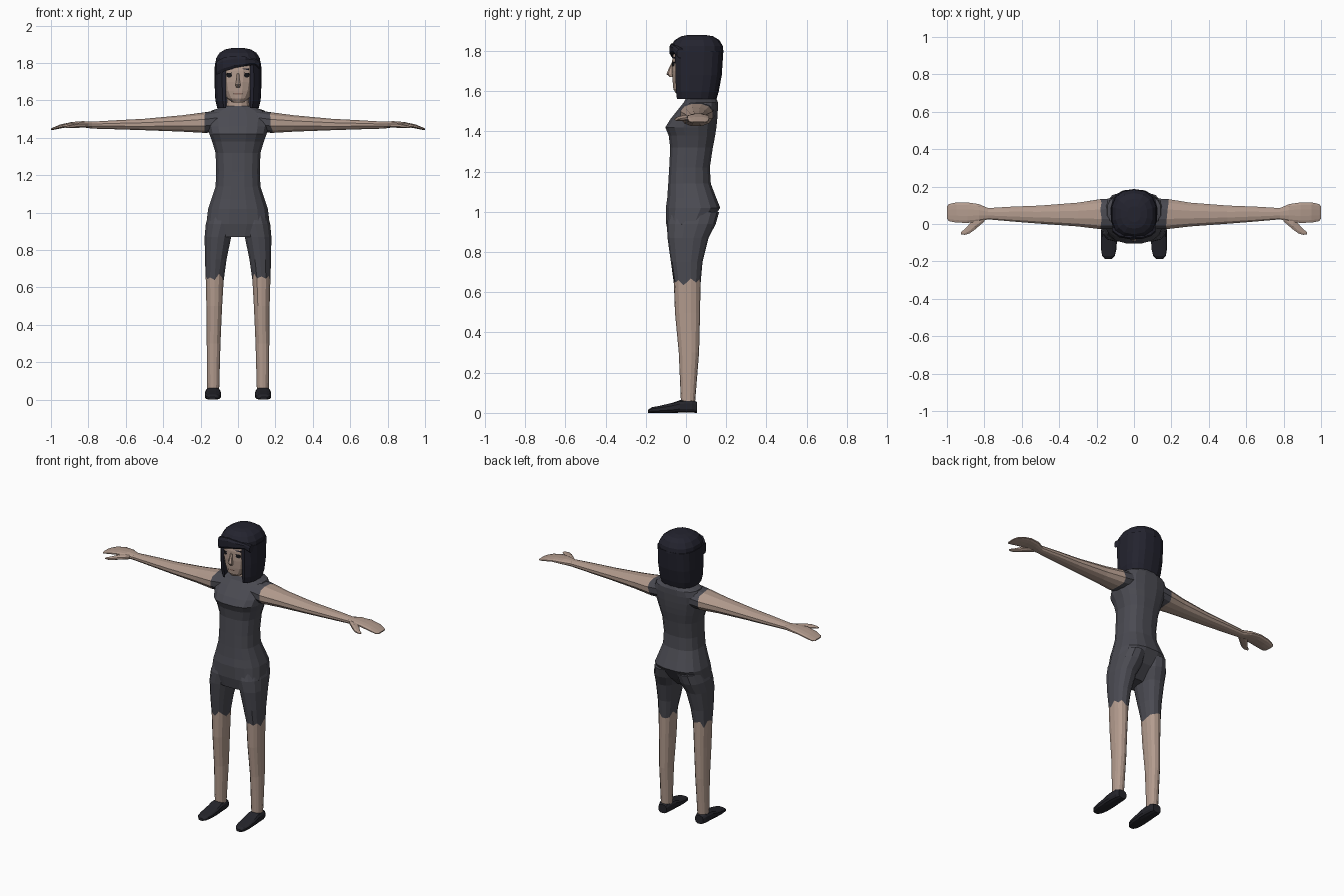
import bpy, bmesh, math, random
from mathutils import Vector
from mathutils.bvhtree import BVHTree

random.seed(4)
cube = bpy.data.objects.get("Cube")
if cube:
    bpy.data.objects.remove(cube)


def material(name, color):
    m = bpy.data.materials.new(name)
    m.use_nodes = True
    m.diffuse_color = (*color, 1)
    m.node_tree.nodes["Principled BSDF"].inputs["Base Color"].default_value = (*color, 1)
    return m


SKIN = material("skin", (0.45, 0.33, 0.27))
CLOTH = material("charcoal cloth", (0.07, 0.07, 0.085))
HAIR = material("black hair", (0.017, 0.017, 0.028))
SHOE = material("shoe black", (0.018, 0.018, 0.024))
EYE = material("eye black", (0.008, 0.008, 0.01))
LIP = material("lip brown", (0.24, 0.14, 0.11))


def finish(name, bm, mats):
    bmesh.ops.recalc_face_normals(bm, faces=bm.faces[:])
    mesh = bpy.data.meshes.new(name)
    bm.to_mesh(mesh)
    for m in mats:
        mesh.materials.append(m)
    obj = bpy.data.objects.new(name, mesh)
    bpy.context.collection.objects.link(obj)
    return obj


def place(axis, t, a, b):
    return Vector({"x": (t, a, b), "y": (a, t, b), "z": (a, b, t)}[axis])


def ring(axis, t, a_range, b_range, n=16, p=2.3, jag=0):
    """Rounded cross-section filling two ranges at position t on an axis."""
    (a0, a1), (b0, b1) = a_range, b_range
    pts = []
    for i in range(n):
        w = math.tau * (i + 0.5) / n
        c, s = math.cos(w), math.sin(w)
        a = math.copysign(abs(c) ** (2 / p), c) * (a1 - a0) / 2 + (a0 + a1) / 2
        b = math.copysign(abs(s) ** (2 / p), s) * (b1 - b0) / 2 + (b0 + b1) / 2
        pts.append(place(axis, t + random.uniform(-jag, jag), a, b))
    return pts


def loft(name, rings, mats, split=0, side=1):
    """Skin a list of rings; spans before split take the second material."""
    bm = bmesh.new()
    rows = [[bm.verts.new((v.x * side, v.y, v.z)) for v in r] for r in rings]
    n = len(rows[0])
    for k, (r, q) in enumerate(zip(rows, rows[1:])):
        for i in range(n):
            j = (i + 1) % n
            f = bm.faces.new((r[i], r[j], q[j], q[i]))
            f.material_index = 1 if k < split else 0
    bm.faces.new(rows[0]).material_index = 1 if split else 0
    bm.faces.new(rows[-1])
    return finish(name, bm, mats)


# Torso: height, half width, front, back
torso = [(0.87, 0.12, -0.085, 0.04), (0.94, 0.172, -0.1, 0.12), (1.02, 0.162, -0.102, 0.172),
         (1.07, 0.145, -0.095, 0.152), (1.14, 0.122, -0.09, 0.125), (1.22, 0.118, -0.085, 0.12),
         (1.32, 0.122, -0.08, 0.135), (1.38, 0.14, -0.088, 0.147), (1.42, 0.155, -0.105, 0.153),
         (1.46, 0.165, -0.08, 0.157), (1.51, 0.167, -0.04, 0.16), (1.545, 0.145, -0.012, 0.16),
         (1.57, 0.075, 0, 0.15)]
loft("dress_torso", [ring("z", z, (-w, w), (f, b), p=2.6) for z, w, f, b in torso], [CLOTH])

# Limb profiles
legs = [(1.0, 0.005, 0.155, -0.08, 0.165), (0.94, 0.008, 0.174, -0.095, 0.148),
        (0.87, 0.035, 0.18, -0.092, 0.112), (0.75, 0.06, 0.178, -0.075, 0.082),
        (0.655, 0.076, 0.174, -0.06, 0.072), (0.5, 0.084, 0.17, -0.055, 0.07),
        (0.3, 0.093, 0.168, -0.036, 0.065), (0.05, 0.1, 0.165, -0.025, 0.045)]
arms = [(0.1, -0.03, 0.14, 1.43, 1.55), (0.178, -0.03, 0.135, 1.425, 1.538),
        (0.3, -0.015, 0.116, 1.432, 1.522), (0.5, 0, 0.1, 1.44, 1.503),
        (0.65, 0.012, 0.094, 1.445, 1.495), (0.78, 0.024, 0.086, 1.449, 1.487),
        (0.83, 0.012, 0.108, 1.456, 1.49), (0.89, 0.004, 0.117, 1.46, 1.485),
        (0.95, 0.006, 0.117, 1.45, 1.472), (0.99, 0.014, 0.108, 1.442, 1.455),
        (1.0, 0.028, 0.095, 1.443, 1.45)]
thumbs = [(0.8, 0.012, 0.06, 1.455, 1.482), (0.85, -0.032, 0.04, 1.453, 1.482),
          (0.88, -0.053, 0.002, 1.452, 1.475), (0.905, -0.059, -0.027, 1.452, 1.468),
          (0.925, -0.056, -0.042, 1.454, 1.462)]
shoes = [(0.054, 0.104, 0.162, 0.055), (0.03, 0.096, 0.172, 0.066), (-0.03, 0.092, 0.176, 0.064),
         (-0.07, 0.09, 0.178, 0.05), (-0.13, 0.092, 0.178, 0.036), (-0.17, 0.102, 0.171, 0.028),
         (-0.188, 0.12, 0.155, 0.016)]

for label, side in (("left", 1), ("right", -1)):
    loft(label + "_leg", [ring("z", z, (a, b), (f, k), 14, jag=0.025 if z == 0.655 else 0)
                          for z, a, b, f, k in legs], [SKIN, CLOTH], 4, side)
    loft(label + "_arm", [ring("x", x, (f, k), (a, b), 12, jag=0.008 if x == 0.178 else 0)
                          for x, f, k, a, b in arms], [SKIN, CLOTH], 1, side)
    loft(label + "_thumb", [ring("x", x, (f, k), (a, b), 8) for x, f, k, a, b in thumbs],
         [SKIN], 0, side)
    loft(label + "_shoe", [ring("y", y, (a, b), (0, h), 12, 3) for y, a, b, h in shoes],
         [SHOE], 0, side)

# Neck and head
loft("neck", [ring("z", z, (-w, w), (f, b), 12) for z, w, f, b in
              [(1.54, 0.07, -0.002, 0.14), (1.585, 0.062, 0.0, 0.12), (1.66, 0.058, 0.0, 0.12)]], [SKIN])
skull = [(1.59, 0.03, -0.052, 0.04), (1.61, 0.058, -0.064, 0.08), (1.65, 0.082, -0.068, 0.12),
         (1.7, 0.094, -0.071, 0.14), (1.76, 0.098, -0.07, 0.15), (1.83, 0.09, -0.055, 0.14)]
head = loft("head", [ring("z", z, (-w, w), (f, b), 16, 2.5) for z, w, f, b in skull], [SKIN])
nose = [(1.67, 0.012, -0.08), (1.685, 0.015, -0.097), (1.71, 0.01, -0.087), (1.745, 0.007, -0.07)]
loft("nose", [ring("z", z, (-w, w), (f, -0.06), 6) for z, w, f in nose], [SKIN])

# Painted face details, thin plates laid against the head
deps = bpy.context.evaluated_depsgraph_get()
tree = BVHTree.FromObject(head, deps)


def plate(name, mat, x, z, w, h, tilt=0, n=10):
    bm = bmesh.new()
    pts = []
    for i in range(n + 1):
        a = math.tau * i / n
        dx, dz = (w * math.cos(a), h * math.sin(a)) if i < n else (0, 0)
        px, pz = x + dx, z + dz + tilt * dx
        hit = tree.ray_cast(Vector((px, -1, pz)), Vector((0, 1, 0)))[0]
        pts.append(bm.verts.new((px, (hit.y if hit else -0.05) - 0.003, pz)))
    for i in range(n):
        bm.faces.new((pts[i], pts[(i + 1) % n], pts[n]))
    finish(name, bm, [mat])


for label, s in (("left", 1), ("right", -1)):
    plate(label + "_eye", EYE, 0.047 * s, 1.734, 0.015, 0.012)
    plate(label + "_lash", EYE, 0.05 * s, 1.744, 0.022, 0.003, -0.15 * s)
    plate(label + "_brow", HAIR, 0.05 * s, 1.767, 0.026, 0.004, -0.12 * s)
plate("mouth", LIP, 0, 1.636, 0.024, 0.004)

# Hair: open curtain round the face, dome cap and slanted fringe


def curtain(z, w, front, back, gap):
    """Horseshoe section open toward the front."""
    cy, ry, n = (front + back) / 2, (back - front) / 2, 14
    outer, inner = [], []
    for i in range(n + 1):
        a = -math.pi * 0.3 + math.pi * 1.6 * i / n
        c, s = math.cos(a), math.sin(a)
        x = math.copysign(abs(c) ** 0.75, c)
        y = max(-1, math.copysign(abs(s) ** 0.75, s) * 1.18) if s < 0 else abs(s) ** 0.8
        outer.append(Vector((x * w, cy + y * ry, z)))
        inner.append(Vector((x * (w - gap), cy + y * (ry - gap if y > 0 else ry), z)))
    return outer + inner[::-1]


locks = [(1.56, 0.112, -0.045, 0.152, 0.018), (1.6, 0.122, -0.05, 0.163, 0.025),
         (1.68, 0.126, -0.052, 0.178, 0.03), (1.8, 0.125, -0.055, 0.186, 0.03)]
loft("hair_curtain", [curtain(*k) for k in locks], [HAIR])

dome = [(1.79, 0.124, -0.076, 0.187), (1.825, 0.12, -0.075, 0.183), (1.855, 0.1, -0.055, 0.165),
        (1.873, 0.07, -0.025, 0.135), (1.88, 0.035, 0.01, 0.095)]
cap = [ring("z", z, (-w, w), (f, b), 14, 2.4) for z, w, f, b in dome]
for v in cap[0]:
    v.z += 0.15 * v.x if v.y < 0 else 0
loft("hair_cap", cap, [HAIR])

fringe = [(-0.115, -0.045, 1.735, 1.81), (-0.08, -0.072, 1.752, 1.83), (-0.02, -0.083, 1.772, 1.84),
          (0.04, -0.082, 1.783, 1.835), (0.09, -0.066, 1.79, 1.825), (0.115, -0.045, 1.765, 1.81)]
loft("fringe", [ring("x", x, (f, f + 0.04), (a, b), 8, 3) for x, f, a, b in fringe], [HAIR])
